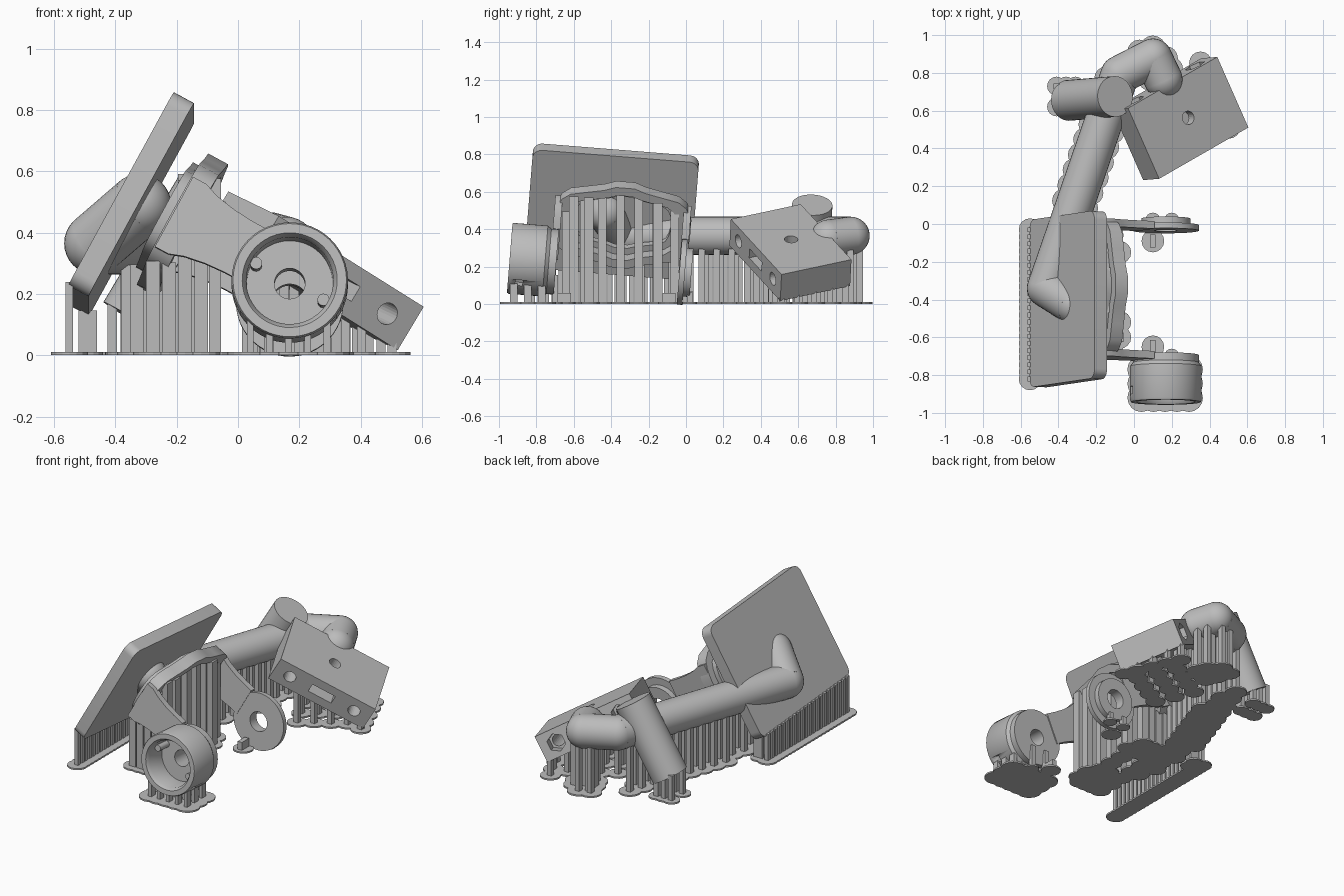
import bpy, bmesh, math
from math import cos, sin, pi
from mathutils import Matrix, Vector as V
from mathutils.bvhtree import BVHTree

cube = bpy.data.objects.get("Cube")
if cube:
    bpy.data.objects.remove(cube, do_unlink=True)

grey = bpy.data.materials.new("plain_grey")
grey.use_nodes = True
grey.diffuse_color = (0.5, 0.5, 0.5, 1)
grey.node_tree.nodes["Principled BSDF"].inputs["Base Color"].default_value = (0.5, 0.5, 0.5, 1)


# ---------- helpers ----------
def frame(origin, a, b):
    a, b = V(a).normalized(), V(b).normalized()
    m = Matrix((a, b, a.cross(b))).transposed().to_4x4()
    m.translation = origin
    return m


def finish(name, bm, mat=None, smooth=True):
    if mat:
        bm.transform(mat)
    bmesh.ops.recalc_face_normals(bm, faces=bm.faces)
    me = bpy.data.meshes.new(name)
    bm.to_mesh(me)
    bm.free()
    me.materials.append(grey)
    if smooth:
        me.shade_smooth()
        me.set_sharp_from_angle(angle=0.6)
    ob = bpy.data.objects.new(name, me)
    bpy.context.collection.objects.link(ob)
    return ob


def loft(name, loops, mat, closed=False, smooth=True):
    """Skin a list of equal point loops; closed joins last to first."""
    bm = bmesh.new()
    rings = [[bm.verts.new(p) for p in loop] for loop in loops]
    count = len(rings[0])
    pairs = list(zip(rings, rings[1:] + rings[:1]))
    for r, s in pairs if closed else pairs[:-1]:
        for i in range(count):
            j = (i + 1) % count
            bm.faces.new((r[i], r[j], s[j], s[i]))
    if not closed:
        bm.faces.new(rings[0])
        bm.faces.new(rings[-1])
    return finish(name, bm, mat, smooth)


def prism(name, pts, lo, hi, mat, hole=None, smooth=True):
    loops = [[(x, y, z) for x, y in pts] for z in (lo, hi)]
    if hole:
        loops += [[(x * hole, y * hole, z) for x, y in pts] for z in (hi, lo)]
    return loft(name, loops, mat, bool(hole), smooth)


def lathe(name, profile, mat, n=48):
    loops = [[(r * cos(2 * pi * i / n), r * sin(2 * pi * i / n), z) for i in range(n)]
             for r, z in profile]
    return loft(name, loops, mat, True)


def circle(r, n, cx=0, cy=0):
    return [(cx + r * cos(2 * pi * i / n), cy + r * sin(2 * pi * i / n)) for i in range(n)]


def rect(w, h, cx=0, cy=0):
    return [(cx + sx * w, cy + sy * h) for sx, sy in ((-1, -1), (1, -1), (1, 1), (-1, 1))]


def round_rect(w, h, r):
    pts = []
    for k, (sx, sy) in enumerate(((1, 1), (-1, 1), (-1, -1), (1, -1))):
        for i in range(7):
            t = (k + i / 6) * pi / 2
            pts.append((sx * (w - r) + r * cos(t), sy * (h - r) + r * sin(t)))
    return pts


def cut(target, cutter):
    cutter.hide_render = True
    cutter.hide_viewport = True
    mod = target.modifiers.new("cut", 'BOOLEAN')
    mod.operation = 'DIFFERENCE'
    mod.object = cutter


def pipe(name, path, r):
    bm = bmesh.new()
    path = [V(p) for p in path]
    for p in path:
        bmesh.ops.create_uvsphere(bm, u_segments=32, v_segments=16, radius=r,
                                  matrix=Matrix.Translation(p))
    for p, q in zip(path, path[1:]):
        rot = (q - p).to_track_quat('Z', 'Y').to_matrix().to_4x4()
        bmesh.ops.create_cone(bm, cap_ends=True, segments=32, radius1=r, radius2=r,
                              depth=(q - p).length,
                              matrix=Matrix.Translation((p + q) / 2) @ rot)
    return finish(name, bm)


# ---------- shared tilted axes: along, up-slope, outward ----------
along = V((0, 1, -0.08)).normalized()
up = V((0.478, 0.07, 0.875))
up = (up - along * up.dot(along)).normalized()
out = along.cross(up)

# ---------- backing plate ----------
plate = prism("backing_plate", round_rect(0.445, 0.36, 0.05), -0.0375, 0.0375,
              frame((-0.348, -0.398, 0.493), along, up))

# ---------- yoke: open ring, collar and two arms ----------
yoke_o = V((-0.165, -0.34, 0.415))
face = frame(yoke_o, along, up)
quarter = [(0.365, 0.04), (0.355, 0.10), (0.335, 0.145), (0.29, 0.18), (0.2, 0.2),
           (0.11, 0.22), (0.05, 0.243)]
half = quarter + [(-x, y) for x, y in reversed(quarter)]
outline = half + [(-x, -y) for x, y in half]
ring = prism("yoke_ring", outline, -0.055, 0.018, face, hole=0.8)
collar = prism("yoke_collar", [(x * 0.88, y * 0.8) for x, y in outline], -0.085, -0.045, face, hole=0.8)

side = frame(yoke_o, up, out)
edge = [(0.13, -0.05), (0.13, 0.0), (0.112, 0.05), (0.1, 0.12), (0.095, 0.19), (0.095, 0.26)]
arm_shape = edge + [(-x, y) for x, y in reversed(edge)]
arms = [prism("rear_arm", arm_shape, 0.32, 0.36, side),
        prism("front_arm", arm_shape, -0.37, -0.33, side)]

# ---------- pivot discs and motor cup ----------
pivot = frame(yoke_o + out * 0.38 - V((0, 0, 0.036)), up, out)
rear_disc = lathe("rear_disc", [(0.06, 0.32), (0.175, 0.32), (0.175, 0.35), (0.13, 0.35),
                                (0.13, 0.385), (0.06, 0.385)], pivot)
front_disc = lathe("front_disc", [(0.05, -0.41), (0.175, -0.41), (0.175, -0.34), (0.05, -0.34)], pivot)
cup = lathe("motor_cup", [(0.05, -0.45), (0.14, -0.45), (0.142, -0.57), (0.155, -0.59), (0.185, -0.59),
                          (0.19, -0.58), (0.19, -0.40), (0.175, -0.38), (0.05, -0.38)], pivot)
for sign in (-1, 1):
    cut(cup, prism("cup_slot_cutter", rect(0.02, 0.04, -0.045, sign * 0.18), -0.55, -0.51, pivot))
    prism("cup_peg", circle(0.02, 12, 0, sign * 0.125), -0.54, -0.44, pivot)

# ---------- bent pipe and socket ----------
PIPE_R = 0.102
path = [(-0.32, -0.43, 0.49), (-0.465, -0.34, 0.365), (-0.075, 0.79, 0.365),
        (0.10, 0.88, 0.365), (0.155, 0.765, 0.35)]
bent_pipe = pipe("bent_pipe", path, PIPE_R)

box_n = V((0.513, 0.043, 0.858)).normalized()
long_dir = V((0.762, 0.438, -0.478))
long_dir = (long_dir - box_n * long_dir.dot(box_n)).normalized()
box_y = box_n.cross(long_dir)
socket = prism("socket_cylinder", circle(0.108, 40), -0.48, 0,
               frame((-0.10, 0.675, 0.53), long_dir, box_y))

# ---------- clamp box with bolt holes, nut pockets and slot ----------
box_c = V((0.287, 0.562, 0.346)) - box_n * 0.0825
flat = frame(box_c, long_dir, box_y)
box = prism("clamp_box", rect(0.31, 0.208), -0.0825, 0.0825, flat, smooth=False)
cross = frame(box_c, box_n, long_dir)
cut(box, prism("top_hole_cutter", circle(0.036, 24), -0.02, 0.1, flat, smooth=False))
cut(box, prism("slot_cutter", rect(0.028, 0.075), -0.3, 0.3, cross, smooth=False))
for x in (-0.21, 0.21):
    cut(box, prism("bolt_hole_cutter", circle(0.036, 24, 0, x), -0.3, 0.3, cross, smooth=False))
    cut(box, prism("nut_pocket_cutter", circle(0.055, 6, 0, x), 0.14, 0.3, cross, smooth=False))

# ---------- print supports: columns rising to the part, each on a raft pad ----------
columns, pads = bmesh.new(), bmesh.new()


def block(x, y, top, w, d):
    m = Matrix.Translation((x, y, top / 2)) @ Matrix.Diagonal((w, d, top, 1))
    bmesh.ops.create_cube(columns, size=1, matrix=m)


def pad_at(x, y, r):
    bmesh.ops.create_cone(pads, cap_ends=True, segments=16, radius1=r, radius2=r, depth=0.01,
                          matrix=Matrix.Translation((x, y, 0.005)))


def support(parts, spots, w=0.045, d=0.025, pad=0.06):
    trees = [BVHTree.FromPolygons([v.co for v in p.data.vertices],
                                  [f.vertices for f in p.data.polygons]) for p in parts]
    for x, y in spots:
        hits = [t.ray_cast(V((x, y, -0.1)), V((0, 0, 1)))[0] for t in trees]
        tops = [h.z for h in hits if h]
        if tops:
            block(x, y, max(min(tops) + 0.012, 0.02), w, d)
            pad_at(x, y, pad)


def grid(x0, x1, nx, y0, y1, ny):
    return [(x0 + (x1 - x0) * i / max(nx - 1, 1), y0 + (y1 - y0) * j / max(ny - 1, 1))
            for i in range(nx) for j in range(ny)]


support([plate], grid(-0.55, -0.55, 1, -0.82, -0.03, 22), 0.025, 0.025, 0.06)
support([plate], [(-0.49, -0.08), (-0.49, -0.03)], 0.06, 0.02, 0.05)
support([ring, collar] + arms, grid(-0.33, -0.12, 5, -0.64, -0.06, 7), 0.045, 0.045, 0.065)
support([ring], [(-0.075, y) for y in (-0.6, -0.52, -0.15)], 0.04, 0.05)
support([cup], grid(0.04, 0.29, 5, -0.92, -0.77, 3), 0.022, 0.04, 0.075)
for y, tip in ((-0.09, 0.02), (-0.65, -0.70)):
    support([rear_disc, front_disc], [(0.1, tip), (0.2, tip)], 0.03, 0.03, 0.04)
    pad_at(0.1, y, 0.06)
    block(0.1, y, 0.06, 0.03, 0.07)

for p, q in zip(path[1:], path[2:]):
    p, q = V(p), V(q)
    step = (q - p).normalized()
    across = V((-step.y, step.x, 0))
    count = max(2, int((q - p).length / 0.085))
    spots = [p + (q - p) * (i + 0.5) / count + across * s for i in range(count) for s in (-0.06, 0, 0.06)]
    # the plate end and the stretch beside the socket are left open
    support([bent_pipe], [(s.x, s.y) for s in spots if -0.37 < s.x < -0.09 or s.x > 0],
            0.03, 0.035, 0.065)
support([bent_pipe], [(0.1, 0.93), (0.05, 0.9)], 0.03, 0.035, 0.068)
support([socket], grid(-0.41, -0.31, 3, 0.62, 0.73, 2), 0.03, 0.03, 0.05)

# underside and low edge of the box
low = box_c - box_n * 0.075 + long_dir * 0.29
spots = [low + box_y * t for t in (-0.19, -0.1, 0, 0.1, 0.19)]
spots += [low + box_y * t - long_dir * s for t in (-0.13, 0, 0.13) for s in (0.1, 0.21, 0.32, 0.43)]
support([box], [(s.x, s.y) for s in spots if s.x > 0.04], 0.03, 0.03, 0.06)

finish("support_columns", columns, smooth=False)
finish("raft_pads", pads, smooth=False)
